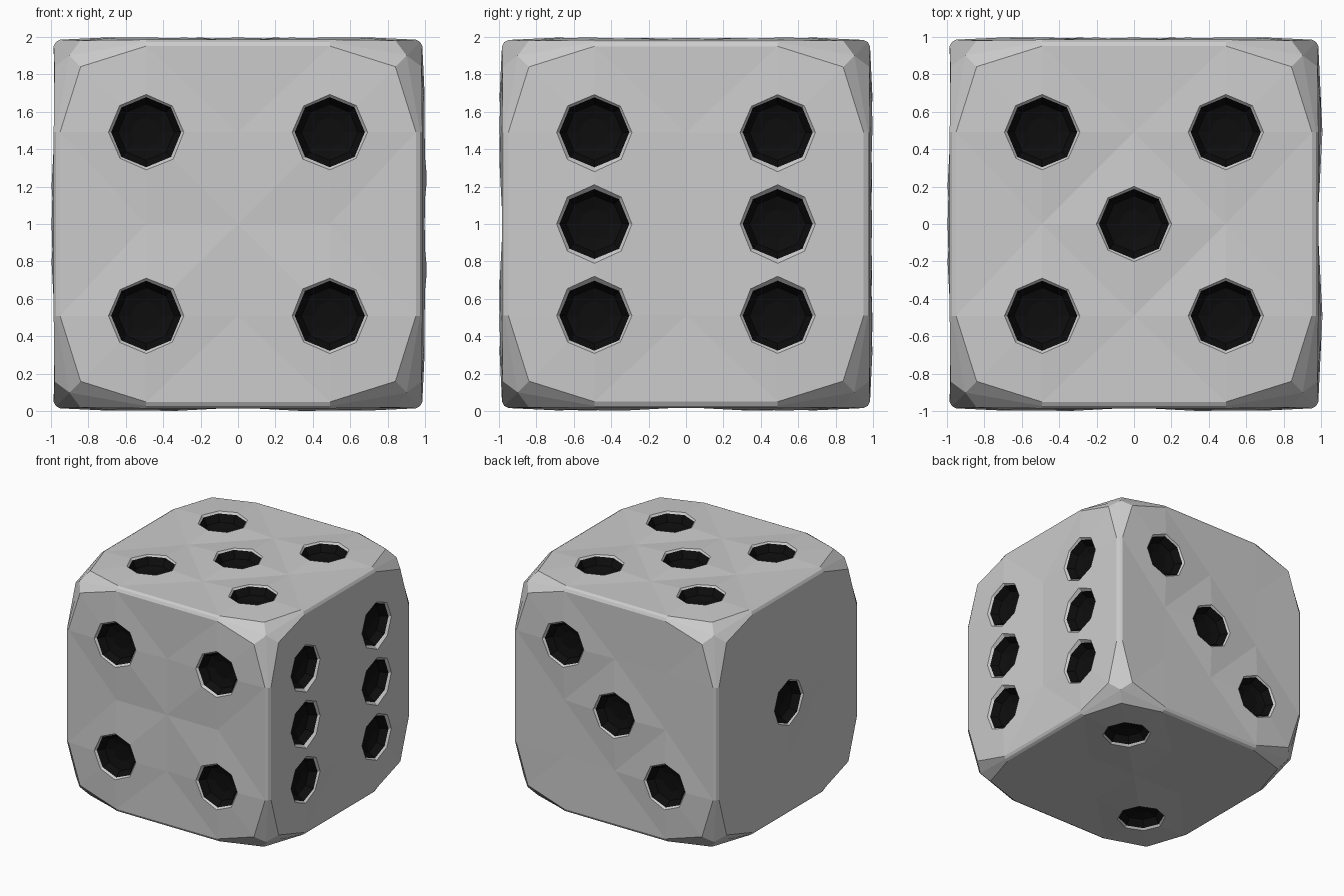
import bpy, bmesh
from math import cos, sin, tau
from mathutils import Vector

if "Cube" in bpy.data.objects:
    bpy.data.objects.remove(bpy.data.objects["Cube"])

S = 0.49            # pip spacing, also the face grid step
X, Y, Z = Vector((1, 0, 0)), Vector((0, 1, 0)), Vector((0, 0, 1))
CENTRE = Z

# right axis, up axis and pip positions of each face
FACES = [
    (X, Z, [(-1, -1), (1, -1), (-1, 1), (1, 1)]),             # front
    (Y, Z, [(i, j) for i in (-1, 1) for j in (-1, 0, 1)]),    # right
    (X, Y, [(-1, -1), (1, -1), (0, 0), (-1, 1), (1, 1)]),     # top
    (-X, Z, [(-1, 1), (0, 0), (1, -1)]),                      # back
    (-Y, Z, [(0, 0)]),                                        # left
    (X, -Y, [(1, -1), (-1, 1)]),                              # bottom
]


def material(name, value):
    m = bpy.data.materials.new(name)
    m.diffuse_color = (value, value, value, 1)
    m.use_nodes = True
    m.node_tree.nodes["Principled BSDF"].inputs["Base Color"].default_value = m.diffuse_color
    return m


MATS = [material("body_grey", 0.8), material("pip_black", 0.004)]


def make_object(name, bm):
    bmesh.ops.remove_doubles(bm, verts=bm.verts[:], dist=0.001)
    bmesh.ops.recalc_face_normals(bm, faces=bm.faces[:])
    me = bpy.data.meshes.new(name)
    bm.to_mesh(me)
    bm.free()
    for m in MATS:
        me.materials.append(m)
    ob = bpy.data.objects.new(name, me)
    bpy.context.collection.objects.link(ob)
    return ob


def along(i, edge):
    return edge * i / 2 if abs(i) == 2 else S * i


def surface(i, j, pips):
    """Face grid point: slightly raised at pips, cut back at corners."""
    if abs(i) == abs(j) == 2:
        return 0.42 * i, 0.42 * j, 0.98
    if 2 in (abs(i), abs(j)):
        return along(i, 0.95), along(j, 0.95), 0.984
    return S * i, S * j, 1.006 if (i, j) in pips else 0.98


def ridge(i, j):
    """Point on the cube edge or corner outside a border grid point."""
    r = 0.9 if abs(i) == abs(j) else 0.972
    return along(i, r), along(j, r), r


body, cut = bmesh.new(), bmesh.new()
for u, v, pips in FACES:
    n = u.cross(v)

    def put(bm, p):
        return bm.verts.new(CENTRE + u * p[0] + v * p[1] + n * p[2])

    # face panel, diagonals run from the centre unless it carries a pip
    grid = {(i, j): put(body, surface(i, j, pips))
            for i in range(-2, 3) for j in range(-2, 3)}
    for i in range(-2, 2):
        for j in range(-2, 2):
            q = [grid[c] for c in ((i, j), (i + 1, j), (i + 1, j + 1), (i, j + 1))]
            inner = i in (-1, 0) and j in (-1, 0)
            outward = (i >= 0) == (j >= 0)
            if inner and (0, 0) in pips:
                outward = not outward
            if not outward:
                q = q[1:] + q[:1]
            body.faces.new((q[0], q[1], q[2]))
            body.faces.new((q[0], q[2], q[3]))

    # half of the chamfer all around the panel
    loop = ([(i, -2) for i in range(-2, 2)] + [(2, j) for j in range(-2, 2)]
            + [(-i, 2) for i in range(-2, 2)] + [(-2, -j) for j in range(-2, 2)])
    outer = [put(body, ridge(*c)) for c in loop]
    for k in range(16):
        m = (k + 1) % 16
        body.faces.new((grid[loop[k]], outer[k], outer[m], grid[loop[m]]))

    # eight-sided pip bowls with a grey rim
    for a, b in pips:
        rings = [[put(cut, (a * S + r * cos(tau * k / 8), b * S + r * sin(tau * k / 8), h))
                  for k in range(8)]
                 for r, h in ((0.223, 1.02), (0.187, 0.98), (0.15, 0.92), (0.08, 0.90))]
        cut.faces.new(rings[0])
        cut.faces.new(rings[-1]).material_index = 1
        for t in range(3):
            for k in range(8):
                m = (k + 1) % 8
                f = cut.faces.new((rings[t][k], rings[t][m], rings[t + 1][m], rings[t + 1][k]))
                f.material_index = 1 if t else 0

die = make_object("die_body", body)
cutter = make_object("pip_cutter", cut)
cutter.hide_render = True

# carve the pips
mod = die.modifiers.new("pips", "BOOLEAN")
mod.operation = "DIFFERENCE"
mod.solver = "EXACT"
mod.object = cutter
bpy.context.view_layer.objects.active = die
bpy.ops.object.modifier_apply(modifier=mod.name)
bpy.data.objects.remove(cutter)
